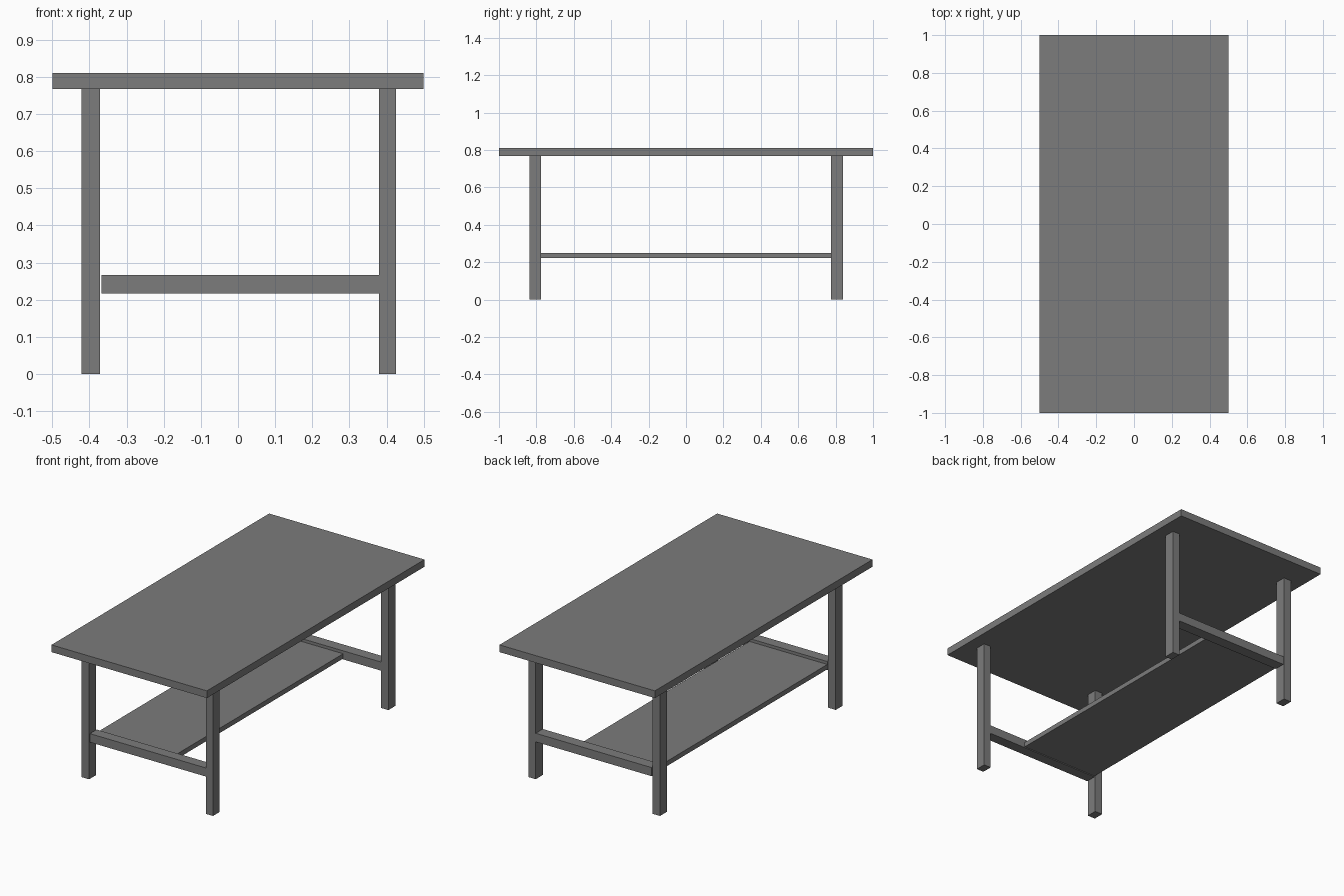
import bpy

cube = bpy.data.objects.get("Cube")
if cube:
    bpy.data.objects.remove(cube, do_unlink=True)

# Single flat grey
grey = bpy.data.materials.new("grey")
grey.use_nodes = True
COLOR = (0.2, 0.2, 0.2, 1)
grey.diffuse_color = COLOR
grey.node_tree.nodes["Principled BSDF"].inputs["Base Color"].default_value = COLOR


def box(name, x, y, z):
    """Box spanning the given (min, max) range on each axis."""
    spans = (x, y, z)
    bpy.ops.mesh.primitive_cube_add(size=1, location=[(a + b) / 2 for a, b in spans])
    ob = bpy.context.object
    ob.name = name
    ob.scale = [b - a for a, b in spans]
    bpy.ops.object.transform_apply(location=False, rotation=False, scale=True)
    ob.data.materials.append(grey)
    return ob


TOP_UNDERSIDE = 0.768
sides = {"right": (-0.421, -0.372), "left": (0.379, 0.425)}
ends = {"front": (-0.837, -0.775), "back": (0.775, 0.84)}
BAR_START, BAR_END = -0.367, 0.379

# Table top
box("table_top", (-0.5, 0.5), (-1, 1), (TOP_UNDERSIDE, 0.81))

# Legs, and a crossbar between them at each end
for end, y in ends.items():
    for side, x in sides.items():
        box(f"{end}_{side}_leg", x, y, (0, TOP_UNDERSIDE))
    box(f"{end}_crossbar", (BAR_START, BAR_END), y, (0.217, 0.267))

# Lower shelf, set off to one side between the crossbars
box("lower_shelf", (BAR_START, 0.134), (ends["front"][1], ends["back"][0]), (0.222, 0.25))
